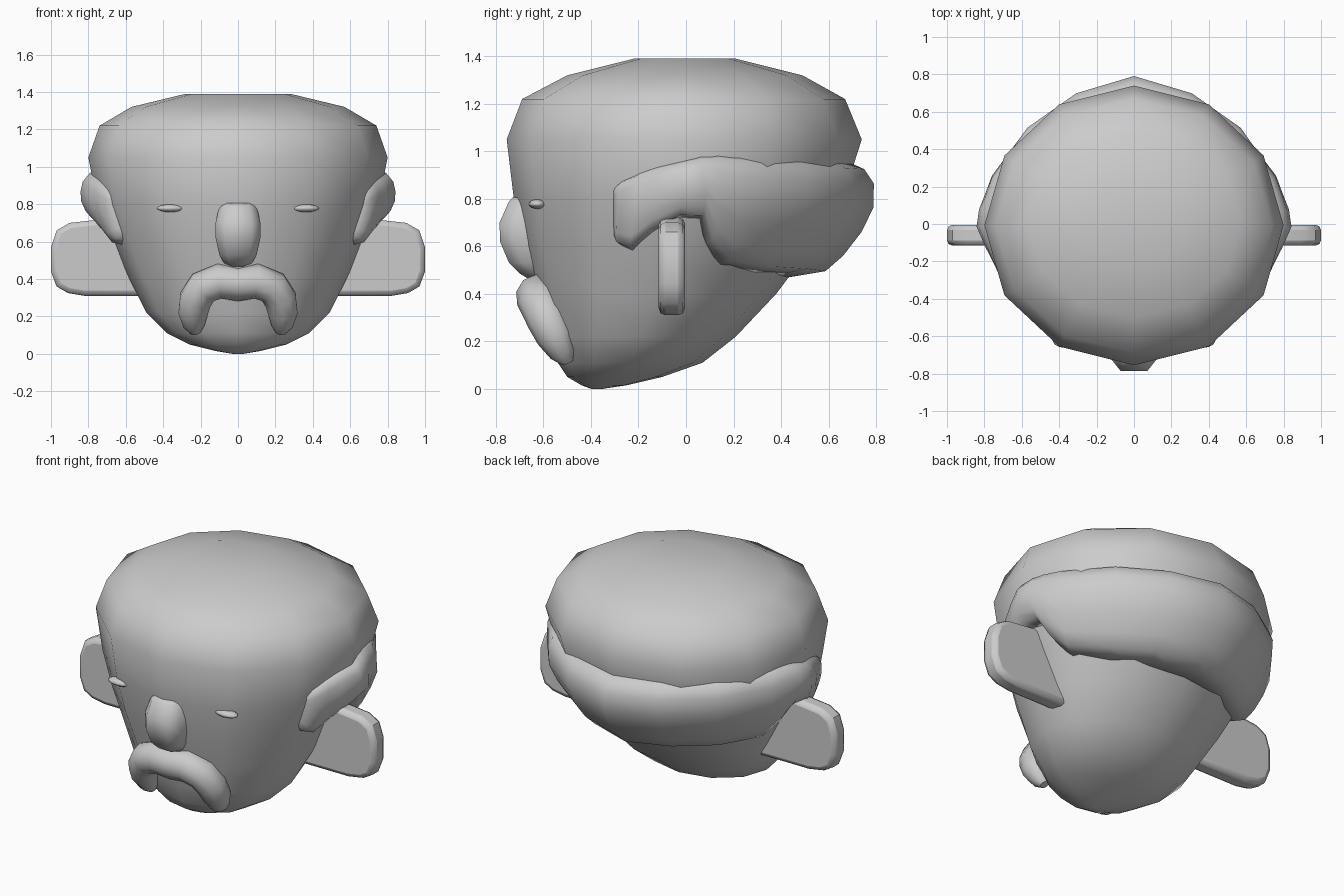
import bpy, bmesh, math
from mathutils import Vector

cube = bpy.data.objects.get("Cube")
if cube:
    bpy.data.objects.remove(cube, do_unlink=True)

grey = bpy.data.materials.new("plain_grey")
grey.use_nodes = True
COLOUR = (0.6, 0.6, 0.6, 1)
grey.diffuse_color = COLOUR
grey.node_tree.nodes["Principled BSDF"].inputs["Base Color"].default_value = COLOUR


def add_object(name, bm):
    bmesh.ops.recalc_face_normals(bm, faces=bm.faces)
    mesh = bpy.data.meshes.new(name)
    bm.to_mesh(mesh)
    bm.free()
    mesh.materials.append(grey)
    obj = bpy.data.objects.new(name, mesh)
    bpy.context.collection.objects.link(obj)
    return obj


def loft(name, rings):
    """Join closed rings of equal length and cap both ends."""
    bm = bmesh.new()
    loops = [[bm.verts.new(p) for p in ring] for ring in rings]
    for a, b in zip(loops, loops[1:]):
        for i in range(len(a)):
            j = (i + 1) % len(a)
            bm.faces.new((a[i], a[j], b[j], b[i]))
    bm.faces.new(loops[0])
    bm.faces.new(loops[-1])
    return add_object(name, bm)


def smooth(obj, degrees=None):
    if degrees is None:
        obj.data.shade_smooth()
        return
    bpy.ops.object.select_all(action='DESELECT')
    obj.select_set(True)
    bpy.context.view_layer.objects.active = obj
    bpy.ops.object.shade_smooth_by_angle(angle=math.radians(degrees))


# Head: height, front y, back y, half width of each twelve-sided ring
HEAD = [
    (1.39, -.22, .21, .28), (1.32, -.50, .49, .57), (1.22, -.69, .67, .74),
    (1.05, -.755, .74, .80), (.80, -.725, .66, .75), (.60, -.69, .53, .67),
    (.40, -.63, .38, .58), (.22, -.58, .21, .49), (.11, -.54, .07, .38),
    (.05, -.50, -.10, .26), (.015, -.44, -.25, .12), (0, -.40, -.35, .03),
]


def head_point(angle, z, offset=0.0):
    """Point on the faceted head surface, pushed outward by offset."""
    for hi, lo in zip(HEAD, HEAD[1:]):
        if hi[0] >= z >= lo[0]:
            t = (hi[0] - z) / (hi[0] - lo[0])
            front, back, half = (p + (q - p) * t for p, q in zip(hi[1:], lo[1:]))
            break
    facet = math.cos(math.radians(15)) / math.cos(math.radians(angle % 30 - 15))
    c, s = math.cos(math.radians(angle)), math.sin(math.radians(angle))
    return Vector((c * (half * facet + offset),
                   (front + back) / 2 + s * ((back - front) / 2 * facet + offset), z))


smooth(loft("head", [[head_point(a, r[0]) for a in range(0, 360, 30)] for r in HEAD]))

# Hair band: angle at top, angle at bottom, top z, bottom z, thickness
STATIONS = [
    (-25, -23, .85, .64, .0), (-21, -20, .89, .60, .05), (-14, -14, .93, .57, .06),
    (-8, -7, .95, .65, .07), (0, 2, .97, .715, .09), (6, 10, .99, .71, .10),
    (12, 16, 1.0, .60, .10), (20, 26, .995, .51, .10), (45, 47, .98, .48, .11),
    (68, 69, .97, .47, .14), (90, 90, .965, .46, .17),
]
SECTION = [(.08, .3), (.2, .65), (.4, .9), (.6, 1), (.8, .95), (.93, .8)]


def hair_ring(top_a, low_a, top, low, thick):
    def at(t, off):
        return head_point(top_a + (low_a - top_a) * t, top + (low - top) * t, off)
    edge = -.05
    return [at(0, edge)] + [at(t, thick * k - .01 * (thick == 0))
                            for t, k in SECTION] + [at(1, edge)]


side = [hair_ring(*s) for s in STATIONS]
mirrored = [[Vector((-p.x, p.y, p.z)) for p in ring] for ring in reversed(side[:-1])]
smooth(loft("hair_band", side + mirrored))

# Ears: rounded plates with bevelled rims
EAR = [(.35, .76), (.63, .73), (.90, .70), (.97, .66), (1, .57), (1, .44),
       (.97, .36), (.91, .325), (.82, .31), (.35, .31)]
for label, sign in (("left", 1), ("right", -1)):
    bm = bmesh.new()
    face = bm.faces.new([bm.verts.new((sign * x, -.115, z)) for x, z in EAR])
    out = bmesh.ops.extrude_face_region(bm, geom=[face])
    bmesh.ops.translate(bm, vec=(0, .11, 0),
                        verts=[g for g in out["geom"] if isinstance(g, bmesh.types.BMVert)])
    ear = add_object(label + "_ear", bm)
    bevel = ear.modifiers.new("rim", 'BEVEL')
    bevel.width = .028
    bevel.segments = 2
    bevel.limit_method = 'ANGLE'
    bevel.angle_limit = math.radians(60)
    smooth(ear, 40)

    # Eyes: thin flattened ellipsoids
    bm = bmesh.new()
    bmesh.ops.create_uvsphere(bm, u_segments=12, v_segments=8, radius=1)
    for v in bm.verts:
        v.co = Vector((v.co.x * .075 + sign * .36, v.co.y * .038 - .625,
                       v.co.z * .021 + .778))
    smooth(add_object(label + "_eye", bm))

# Nose: height, half width, front y
NOSE = [(.805, .085, -.73), (.79, .10, -.745), (.70, .12, -.785), (.62, .12, -.783),
        (.53, .10, -.745), (.485, .075, -.70), (.467, .04, -.67)]
smooth(loft("nose", [[(-w, -.55, z), (-w, f + .06, z), (-w * .6, f, z),
                      (w * .6, f, z), (w, f + .06, z), (w, -.55, z)]
                     for z, w, f in NOSE]), 50)

# Moustache: drooping tube that leans back with the chin
HALF = [(0, .373, .092), (.10, .388, .094), (.185, .355, .092), (.228, .29, .09),
        (.24, .22, .082), (.235, .15, .058), (.228, .11, .025)]
path = [(-x, z, r) for x, z, r in reversed(HALF[1:])] + HALF
curve = bpy.data.curves.new("moustache", 'CURVE')
curve.dimensions = '3D'
curve.bevel_depth = 1
curve.bevel_resolution = 3
curve.use_fill_caps = True
spline = curve.splines.new('POLY')
spline.points.add(len(path) - 1)
for point, (x, z, r) in zip(spline.points, path):
    point.co = (x, -.62 - (z - .38) * .45, z, 1)
    point.radius = r
curve.materials.append(grey)
moustache = bpy.data.objects.new("moustache", curve)
bpy.context.collection.objects.link(moustache)
bpy.ops.object.select_all(action='DESELECT')
moustache.select_set(True)
bpy.context.view_layer.objects.active = moustache
bpy.ops.object.convert(target='MESH')
smooth(bpy.context.view_layer.objects.active, 60)
